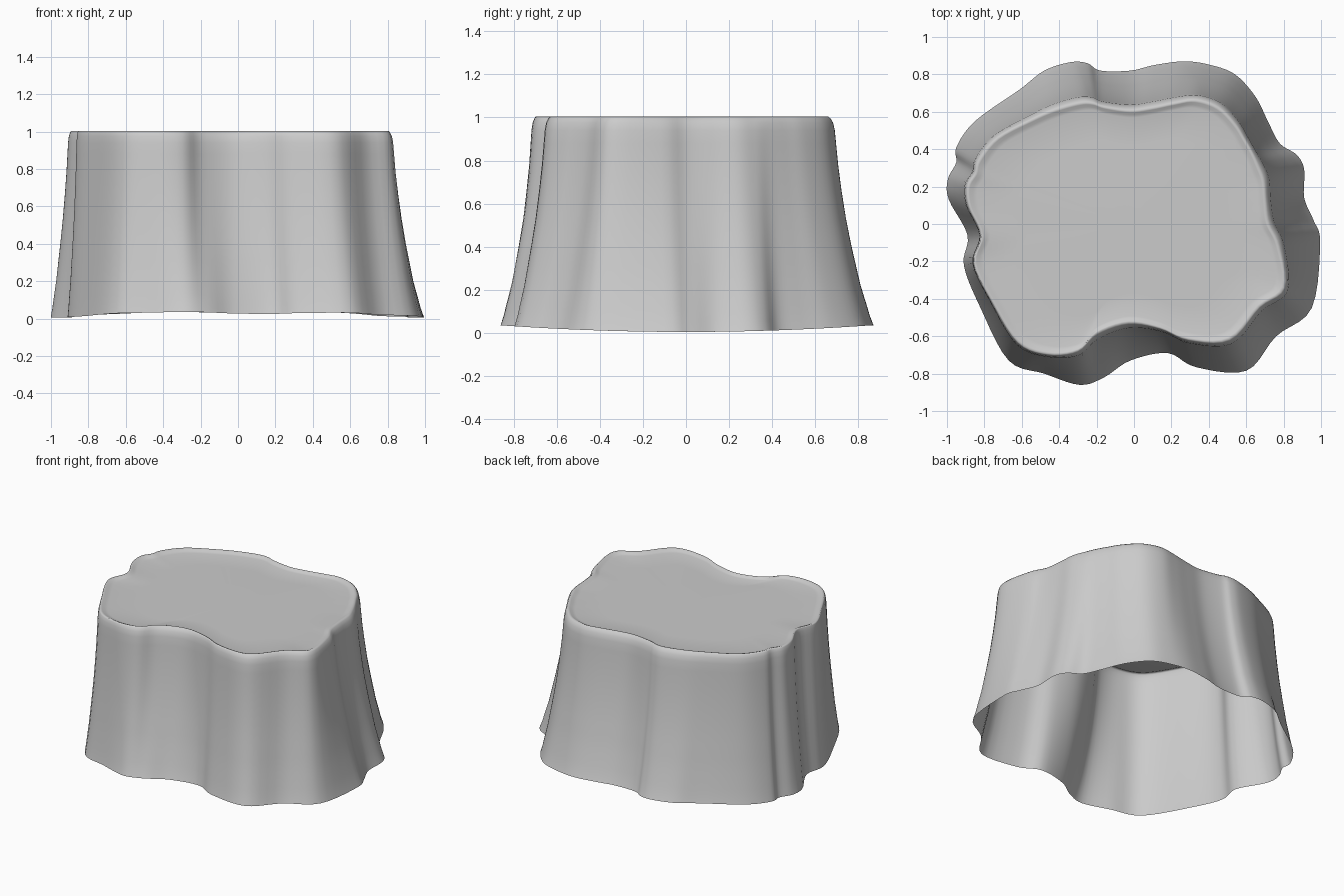
import bpy, bmesh
from mathutils import Vector

if "Cube" in bpy.data.objects:
    bpy.data.objects.remove(bpy.data.objects["Cube"])

# Matching outlines, counter-clockwise from the right side
FOOT = [(.995, -.1), (.96, .02), (.91, .14), (.91, .29), (.87, .37), (.78, .43), (.72, .54), (.65, .68),
        (.54, .80), (.41, .85), (.27, .87), (.11, .85), (-.02, .82), (-.18, .82), (-.25, .86), (-.34, .865),
        (-.48, .82), (-.61, .72), (-.85, .55), (-.95, .41), (-.95, .33), (-.995, .24), (-.99, .13),
        (-.89, -.06), (-.91, -.22), (-.82, -.45), (-.67, -.73), (-.48, -.80), (-.29, -.86), (-.16, -.82),
        (-.02, -.73), (.18, -.69), (.33, -.765), (.60, -.785), (.76, -.60), (.95, -.45)]
RIM = [(.77, -.12), (.715, 0), (.70, .12), (.69, .23), (.66, .31), (.63, .38), (.59, .45), (.54, .53),
       (.45, .62), (.33, .66), (.22, .645), (.10, .62), (-.02, .605), (-.16, .625), (-.22, .645), (-.29, .645),
       (-.42, .61), (-.54, .56), (-.73, .46), (-.83, .34), (-.85, .27), (-.89, .20), (-.88, .09),
       (-.815, -.06), (-.855, -.21), (-.76, -.41), (-.62, -.63), (-.46, -.695), (-.30, -.675), (-.20, -.58),
       (-.03, -.525), (.14, -.555), (.29, -.615), (.51, -.615), (.67, -.44), (.80, -.34)]
# Wall profile: height, spread from rim (0) to foot (1)
WALL = [(0, 1), (.05, .92), (.1, .86), (.2, .73), (.3, .63), (.4, .53), (.53, .41), (.66, .31),
        (.78, .23), (.88, .18), (.94, .15), (.975, .11), (.995, .05), (1.003, 0)]
# Top surface: height, scale towards the middle
TOP = [(1.0, .985), (.992, .965), (.988, .94), (.988, .7), (.99, .35)]
STEPS = 5


def smooth_loop(pts):
    """Closed Catmull-Rom curve through the points."""
    p = [Vector(q) for q in pts]
    n, out = len(p), []
    for i in range(n):
        a, b, c, d = p[i - 1], p[i], p[(i + 1) % n], p[(i + 2) % n]
        for s in range(STEPS):
            t = s / STEPS
            out.append(.5 * (2 * b + (c - a) * t + (2 * a - 5 * b + 4 * c - d) * t * t
                             + (3 * b - a - 3 * c + d) * t ** 3))
    return out


foot, rim = smooth_loop(FOOT), smooth_loop(RIM)
bm = bmesh.new()
rings = []

# Flared bark wall with a slightly raised hem at front and back
for z, f in WALL:
    ring = []
    for a, b in zip(foot, rim):
        q = b.lerp(a, f)
        hem = .005 + .03 * min(1, (a.y / .85) ** 2)
        ring.append(bm.verts.new((q.x, q.y, z + hem * max(0, 1 - z / .5))))
    rings.append(ring)

# Cut top, sunk just inside the rim
for z, s in TOP:
    rings.append([bm.verts.new((b.x * s, b.y * s, z)) for b in rim])

n = len(foot)
for lo, hi in zip(rings, rings[1:]):
    for i in range(n):
        j = (i + 1) % n
        bm.faces.new((lo[i], lo[j], hi[j], hi[i]))
middle = bm.verts.new((0, 0, .99))
for i in range(n):
    bm.faces.new((rings[-1][i], rings[-1][(i + 1) % n], middle))
for face in bm.faces:
    face.smooth = True

mesh = bpy.data.meshes.new("tree_stump")
bm.to_mesh(mesh)
bm.free()
stump = bpy.data.objects.new("tree_stump", mesh)
bpy.context.collection.objects.link(stump)
